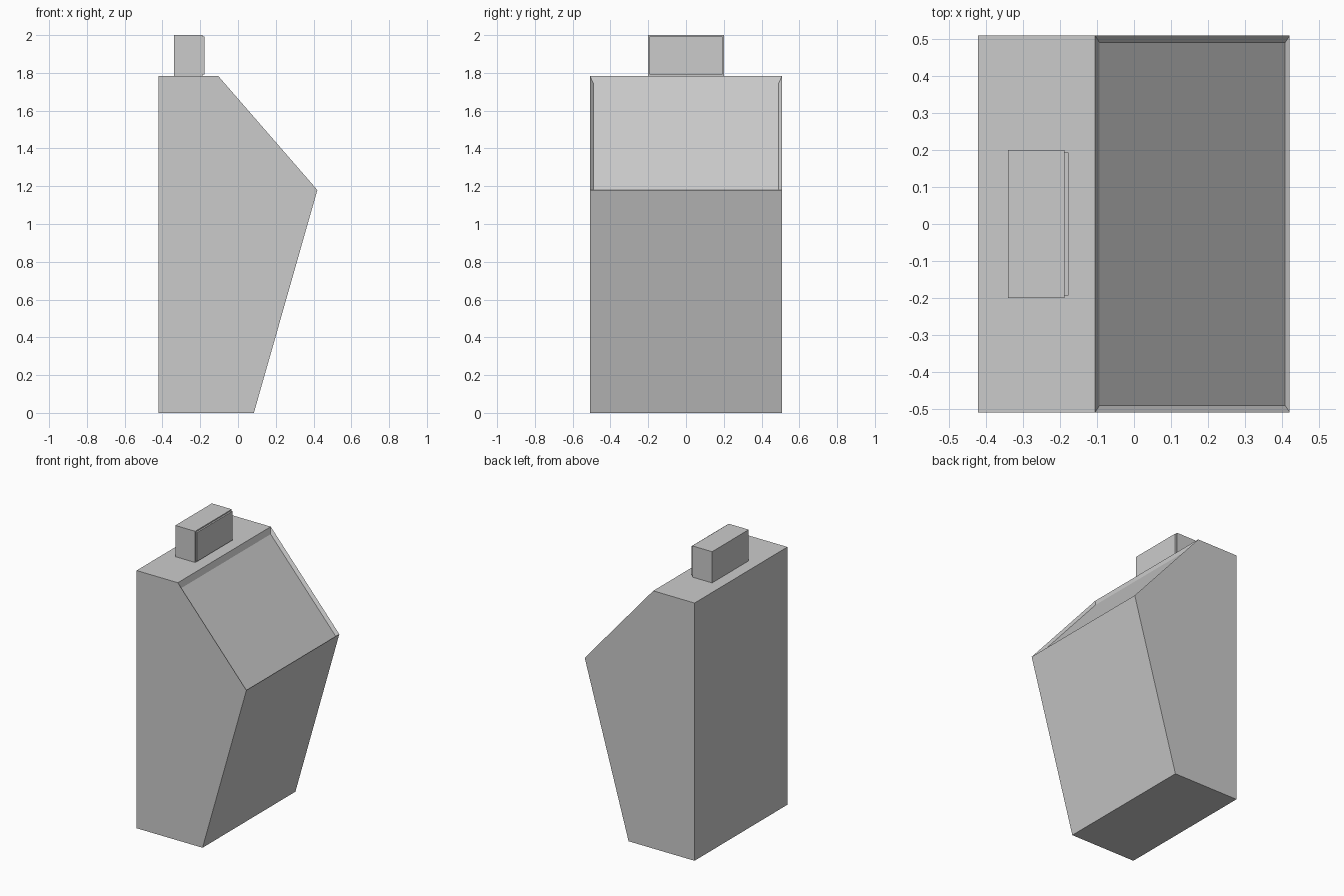
import bpy
import bmesh
from mathutils import Vector

cube = bpy.data.objects.get("Cube")
if cube:
    bpy.data.objects.remove(cube, do_unlink=True)

grey = bpy.data.materials.new("light_grey")
grey.use_nodes = True
grey.diffuse_color = (0.6, 0.6, 0.6, 1)
grey.node_tree.nodes["Principled BSDF"].inputs["Base Color"].default_value = grey.diffuse_color


def add_object(name, bm):
    bmesh.ops.recalc_face_normals(bm, faces=bm.faces)
    mesh = bpy.data.meshes.new(name)
    bm.to_mesh(mesh)
    bm.free()
    mesh.materials.append(grey)
    obj = bpy.data.objects.new(name, mesh)
    bpy.context.collection.objects.link(obj)
    return obj


def add_box(name, low, high):
    low, high = Vector(low), Vector(high)
    bm = bmesh.new()
    bmesh.ops.create_cube(bm, size=1)
    bmesh.ops.scale(bm, vec=high - low, verts=bm.verts)
    bmesh.ops.translate(bm, vec=(low + high) / 2, verts=bm.verts)
    return add_object(name, bm)


# Cabinet: side profile swept across its width
half_width = 0.508
profile = [(-0.421, 0), (0.084, 0), (0.42, 1.18), (-0.105, 1.784), (-0.421, 1.784)]
bm = bmesh.new()
side = bm.faces.new([bm.verts.new((x, -half_width, z)) for x, z in profile])
swept = bmesh.ops.extrude_face_region(bm, geom=[side])
bmesh.ops.translate(bm, vec=(0, 2 * half_width, 0),
                    verts=[v for v in swept["geom"] if isinstance(v, bmesh.types.BMVert)])
bmesh.ops.recalc_face_normals(bm, faces=bm.faces)

# Sunken panel in the sloping face
slope = next(f for f in bm.faces if f.normal.x > 0.1 and f.normal.z > 0.1)
bmesh.ops.inset_individual(bm, faces=[slope], thickness=0.026)
bmesh.ops.translate(bm, vec=(0, 0, -0.028), verts=slope.verts)
add_object("cabinet", bm)

# Raised block with a thin plate on its face
add_box("top_block", (-0.34, -0.2, 1.784), (-0.188, 0.2, 2))
add_box("block_plate", (-0.188, -0.193, 1.792), (-0.177, 0.193, 1.992))
